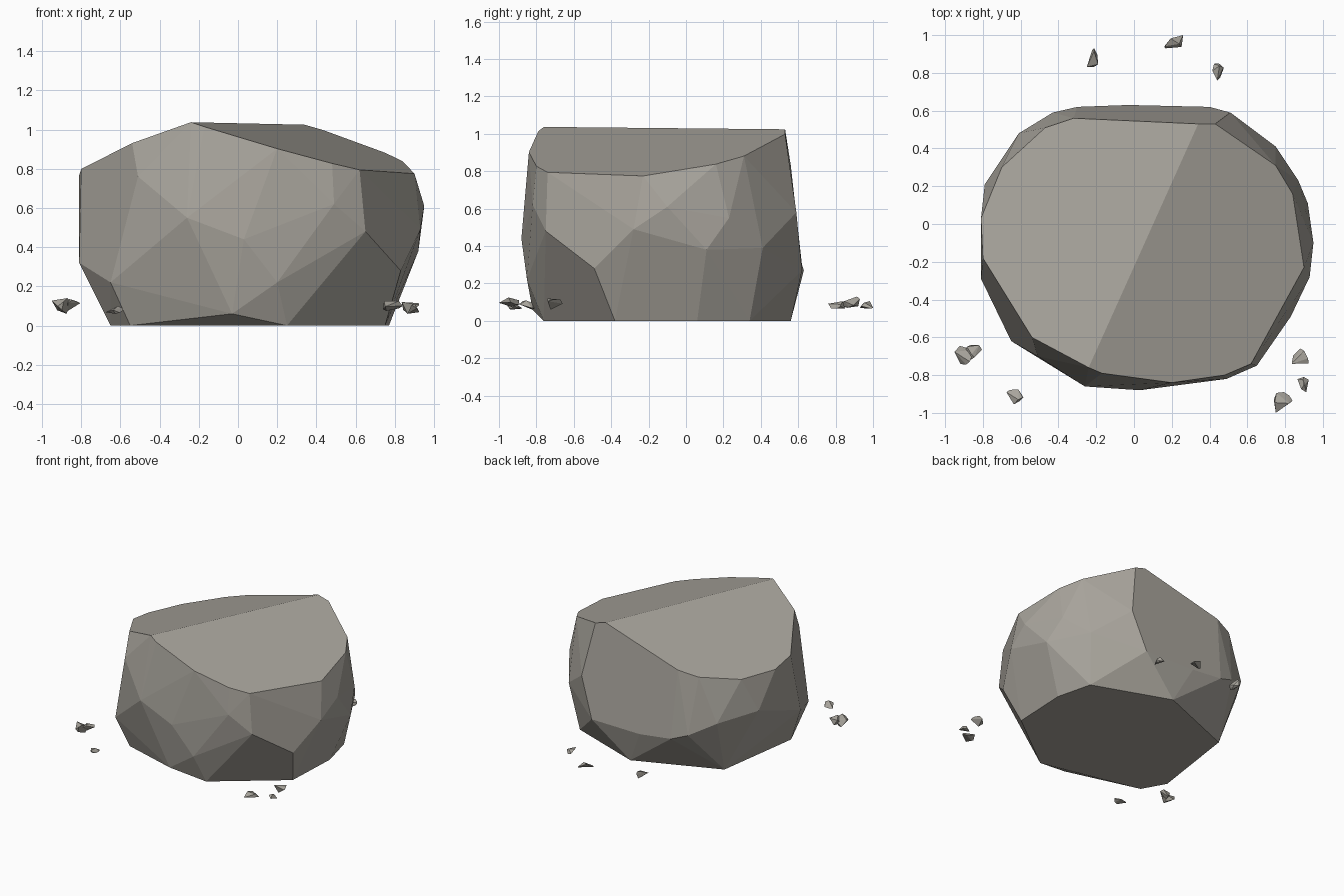
import bpy
import bmesh
import math
import random
from mathutils import Vector

random.seed(4)

default_cube = bpy.data.objects.get("Cube")
if default_cube:
    bpy.data.objects.remove(default_cube, do_unlink=True)

# Single stone colour
stone = bpy.data.materials.new("warm_grey_stone")
stone.use_nodes = True
stone_colour = (0.39, 0.37, 0.33, 1)
stone.diffuse_color = stone_colour
shader = stone.node_tree.nodes["Principled BSDF"]
shader.inputs["Base Color"].default_value = stone_colour
shader.inputs["Roughness"].default_value = 0.9


def hull_object(name, points, flatten_angle):
    """Wrap points in a convex faceted shell and merge nearly flat facets."""
    bm = bmesh.new()
    for point in points:
        bm.verts.new(point)
    result = bmesh.ops.convex_hull(bm, input=bm.verts[:])
    unused = {item for key in ("geom_interior", "geom_unused")
              for item in result[key] if isinstance(item, bmesh.types.BMVert)}
    bmesh.ops.delete(bm, geom=list(unused), context="VERTS")
    bmesh.ops.dissolve_limit(bm, angle_limit=math.radians(flatten_angle),
                             verts=bm.verts[:], edges=bm.edges[:])
    bmesh.ops.recalc_face_normals(bm, faces=bm.faces[:])
    mesh = bpy.data.meshes.new(name)
    bm.to_mesh(mesh)
    bm.free()
    mesh.materials.append(stone)
    obj = bpy.data.objects.new(name, mesh)
    bpy.context.scene.collection.objects.link(obj)
    return obj


def roof_height(x, y):
    """Two flat slopes falling away from a slanted ridge."""
    across = x - .45 * y - .1
    return 1.03 - .01 * y - .285 * abs(across)


# Boulder: outline of the sloped top, of the flat base, and the side corners
top_outline = [
    (-.24, -.76), (-.17, -.79), (.2, -.84), (.48, -.8), (.62, -.74),
    (.9, -.23), (.84, .16), (.75, .31), (.43, .53), (.34, .53),
    (-.32, .56), (-.47, .51), (-.7, .3), (-.81, .03), (-.8, -.18), (-.54, -.6),
]
base_outline = [
    (.25, -.76), (.75, -.38), (.77, .06), (.7, .34), (.1, .56),
    (-.55, .3), (-.65, -.4), (-.55, -.58),
]
side_corners = [
    (.65, -.75, .48), (.83, -.49, .28), (.93, -.28, .49), (.95, -.1, .61),
    (.92, .11, .38), (.87, .23, .55), (.75, .41, .39), (.51, .59, .58),
    (.4, .62, .27), (-.03, .63, .27), (-.3, .62, .3), (-.43, .59, .35),
    (-.61, .48, .45), (-.79, .21, .5), (-.81, -.29, .32), (-.65, -.62, .22),
    (-.51, -.7, .76), (-.26, -.86, .55), (.03, -.88, .44), (.2, -.85, .22),
    (.49, -.82, .62), (-.03, -.82, .06),
]
boulder_points = [(x, y, roof_height(x, y)) for x, y in top_outline]
boulder_points += [(x, y, 0) for x, y in base_outline]
boulder_points += side_corners
hull_object("boulder", boulder_points, 3)


def pebble(name, centre, size):
    """Small angular chip fitted to an exact box."""
    points = [Vector([random.gauss(0, 1) for axis in range(3)]).normalized()
              for corner in range(9)]
    fitted = []
    for point in points:
        place = []
        for axis in range(3):
            values = [p[axis] for p in points]
            low, high = min(values), max(values)
            share = (point[axis] - low) / (high - low) - .5
            place.append(centre[axis] + share * size[axis])
        fitted.append(place)
    hull_object(name, fitted, 1)


# Loose chips scattered around the boulder
chips = {
    "back_right_chip": ((-.22, .88, .1), (.06, .1, .06)),
    "back_middle_chip": ((.21, .965, .085), (.1, .07, .04)),
    "back_left_chip": ((.445, .805, .085), (.06, .09, .04)),
    "front_left_inner_chip": ((.88, -.7, .09), (.09, .08, .06)),
    "front_left_middle_chip": ((.895, -.85, .085), (.06, .08, .05)),
    "front_left_outer_chip": ((.79, -.945, .1), (.1, .11, .05)),
    "front_right_small_chip": ((-.63, -.915, .08), (.09, .08, .04)),
    "front_right_outer_chip": ((-.9, -.695, .1), (.1, .1, .08)),
    "front_right_inner_chip": ((-.85, -.68, .105), (.09, .08, .06)),
}
for chip_name, (chip_centre, chip_size) in chips.items():
    pebble(chip_name, chip_centre, chip_size)
